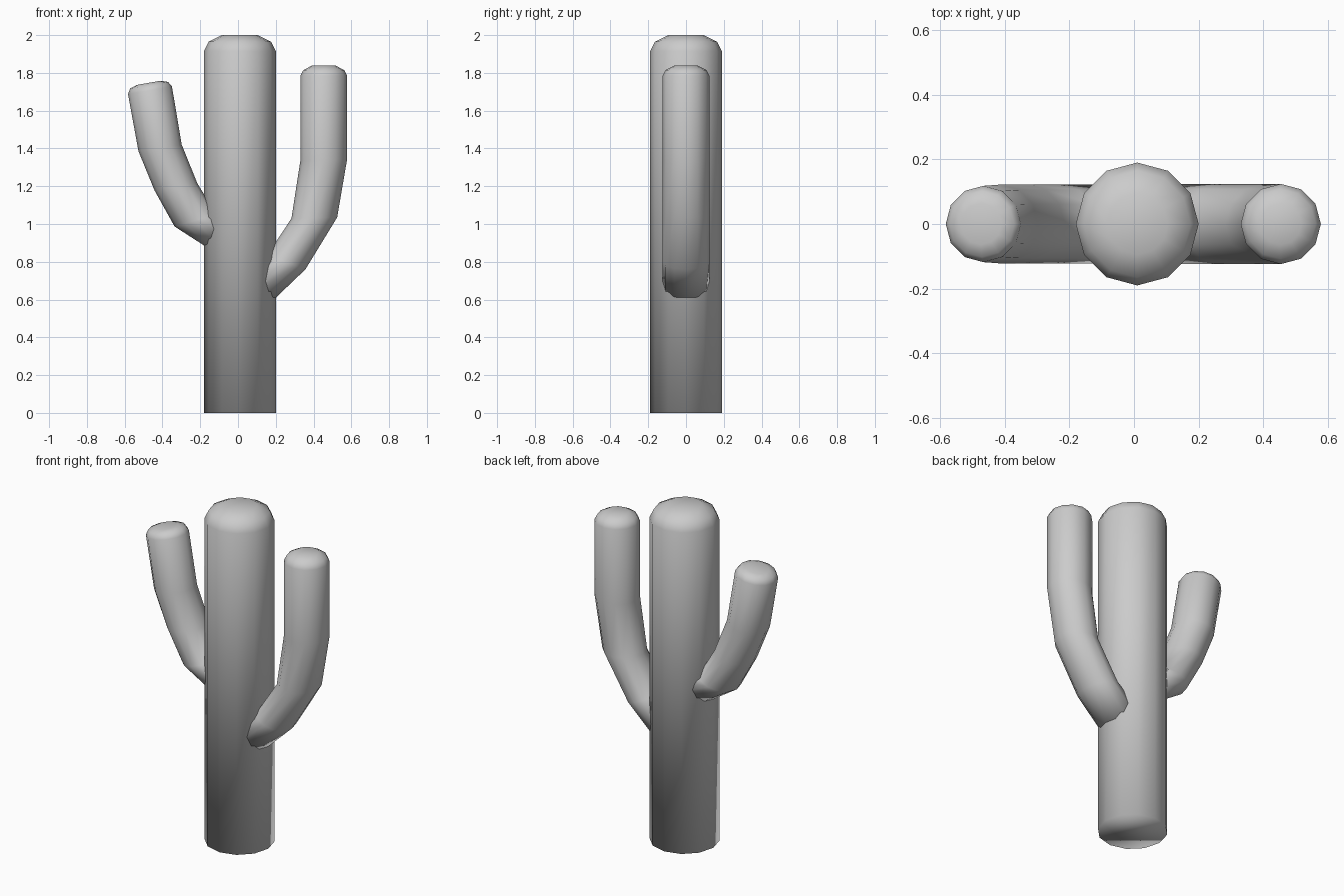
import bpy, bmesh, math

if "Cube" in bpy.data.objects:
    bpy.data.objects.remove(bpy.data.objects["Cube"])

SIDES = 12


def loft(name, rings):
    """Skin 12-sided rings; each ring is (left x, left z, right x, right z, y radius)."""
    bm = bmesh.new()
    loops = []
    for lx, lz, rx, rz, ry in rings:
        cx, cz, dx, dz = (lx + rx) / 2, (lz + rz) / 2, (rx - lx) / 2, (rz - lz) / 2
        loop = []
        for i in range(SIDES):
            a = 2 * math.pi * i / SIDES
            c, s = math.cos(a), math.sin(a)
            loop.append(bm.verts.new((cx + dx * c, ry * s, cz + dz * c)))
        loops.append(loop)
    for lo, hi in zip(loops, loops[1:]):
        for i in range(SIDES):
            j = (i + 1) % SIDES
            bm.faces.new((lo[i], lo[j], hi[j], hi[i]))
    bm.faces.new(loops[0][::-1])
    bm.faces.new(loops[-1])
    bmesh.ops.recalc_face_normals(bm, faces=bm.faces)
    for f in bm.faces:
        f.smooth = True
    me = bpy.data.meshes.new(name)
    bm.to_mesh(me)
    bm.free()
    ob = bpy.data.objects.new(name, me)
    bpy.context.collection.objects.link(ob)
    return ob


def tip(x, z, tilt, steps):
    """Rounded end: rings of (radius, height) along an axis tilted from vertical."""
    c, s = math.cos(tilt), math.sin(tilt)
    out = []
    for r, h in steps:
        px, pz = x - s * h, z + c * h
        out.append((px - c * r, pz - s * r, px + c * r, pz + s * r, r))
    return out


# trunk with rounded top
loft("trunk", tip(0.01, 0, 0, [(0.19, 0), (0.19, 1.915), (0.165, 1.965), (0.095, 2.0)]))

# long right arm, bending up to vertical
loft("right_arm", [
    (0.02, 0.72, 0.19, 0.60, 0.124),
    (0.155, 0.835, 0.357, 0.76, 0.124),
    (0.283, 1.03, 0.525, 1.035, 0.124),
    (0.33, 1.335, 0.578, 1.345, 0.124),
] + tip(0.454, 1.785, 0, [(0.124, 0), (0.108, 0.03), (0.064, 0.053)]))

# shorter left arm, leaning outwards
loft("left_arm", [
    (-0.17, 0.88, -0.03, 1.04, 0.122),
    (-0.336, 0.987, -0.115, 1.05, 0.122),
    (-0.442, 1.178, -0.215, 1.215, 0.122),
    (-0.527, 1.385, -0.298, 1.42, 0.122),
] + tip(-0.466, 1.708, math.radians(10), [(0.118, 0), (0.102, 0.027), (0.064, 0.04)]))
